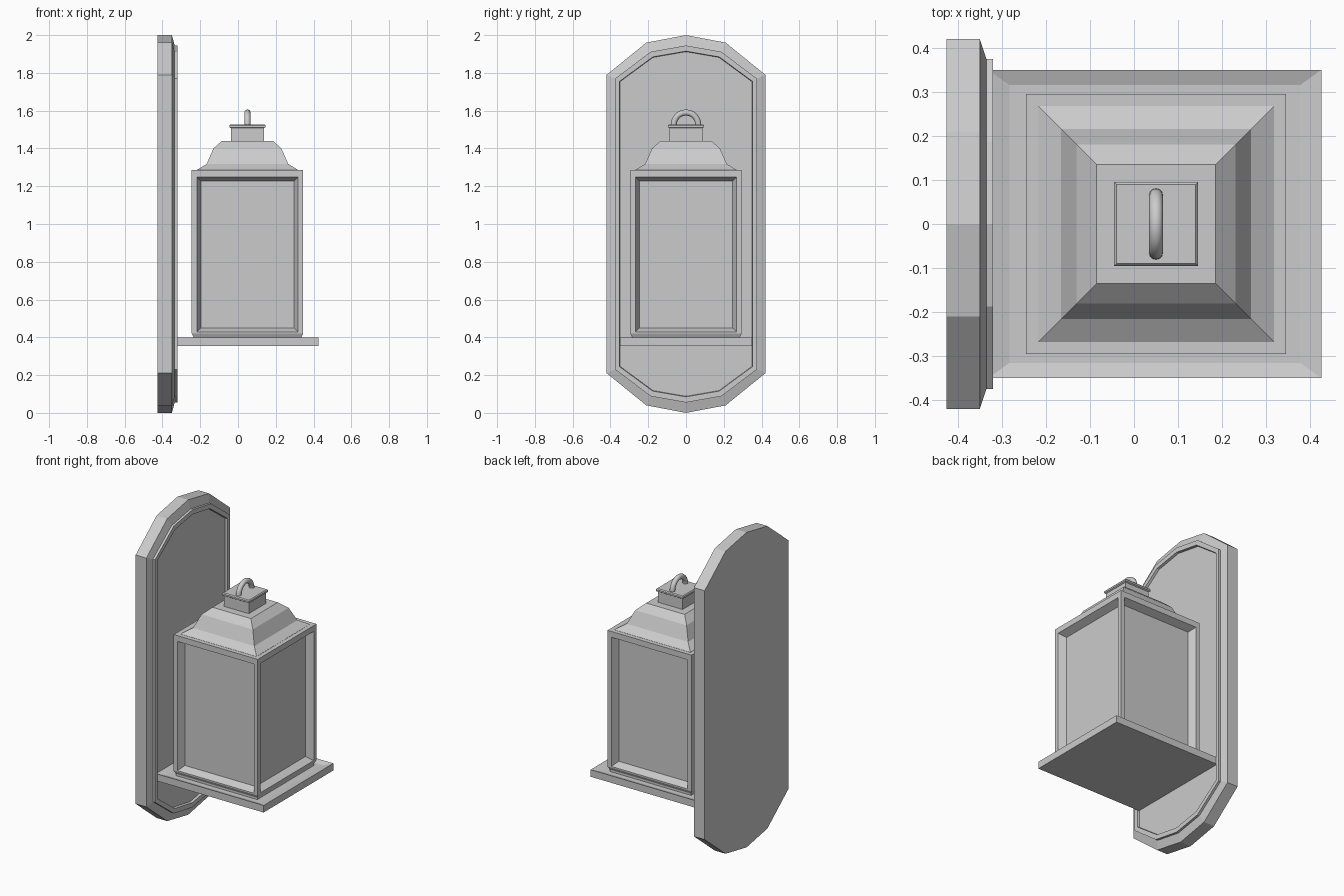
import bpy, bmesh, math
from mathutils import Vector

if "Cube" in bpy.data.objects:
    bpy.data.objects.remove(bpy.data.objects["Cube"])

metal = bpy.data.materials.new("grey metal")
metal.diffuse_color = (0.6, 0.6, 0.6, 1)
metal.use_nodes = True
metal.node_tree.nodes["Principled BSDF"].inputs["Base Color"].default_value = metal.diffuse_color
CX = 0.05  # lantern axis


def finish(bm, name):
    bmesh.ops.recalc_face_normals(bm, faces=bm.faces)
    mesh = bpy.data.meshes.new(name)
    bm.to_mesh(mesh)
    bm.free()
    mesh.materials.append(metal)
    obj = bpy.data.objects.new(name, mesh)
    bpy.context.collection.objects.link(obj)
    return obj


def skin(bm, rings):
    """Join matching loops of points with quads and close both ends."""
    loops = [[bm.verts.new(p) for p in r] for r in rings]
    n = len(loops[0])
    for a, b in zip(loops, loops[1:]):
        for i in range(n):
            bm.faces.new((a[i], a[(i + 1) % n], b[(i + 1) % n], b[i]))
    bm.faces.new(loops[0][::-1])
    bm.faces.new(loops[-1])


def loft(name, rings):
    bm = bmesh.new()
    skin(bm, rings)
    return finish(bm, name)


def rect(hx, hy, z, cx=CX):
    return [(cx + sx * hx, sy * hy, z) for sx, sy in ((-1, -1), (1, -1), (1, 1), (-1, 1))]


def square_tower(name, profile):
    return loft(name, [rect(h, h, z) for h, z in profile])


def plate_ring(x, w, h, s):
    """Tall outline with faceted round ends, centred on z = 1."""
    m = s + 0.81 * (h - s)
    half = [(w, s), (w / 2, m), (0, h), (-w / 2, m), (-w, s)]
    return [(x, y, 1 + z) for y, z in half] + [(x, -y, 1 - z) for y, z in half]


# Wall plate with bevelled edge, raised rim and sunken panel
loft("wall_plate", [plate_ring(*r) for r in (
    (-0.425, 0.42, 1.0, 0.79),
    (-0.35, 0.42, 1.0, 0.79),
    (-0.335, 0.375, 0.945, 0.77),
    (-0.32, 0.375, 0.945, 0.77),
    (-0.32, 0.352, 0.915, 0.755),
    (-0.335, 0.35, 0.912, 0.753))])

# Shelf with a shallow dished top
loft("shelf", [rect(0.378, 0.35, 0.355, 0.047),
               rect(0.378, 0.35, 0.40, 0.047),
               rect(0.33, 0.315, 0.388, 0.047)])

# Lantern body: chamfered foot and four sunken panes
bm = bmesh.new()
skin(bm, [rect(h, h, z) for h, z in ((0.285, 0.386), (0.285, 0.40), (0.295, 0.42), (0.295, 1.285))])
bm.normal_update()
sides = [f for f in bm.faces if abs(f.normal.z) < 0.1 and f.calc_area() > 0.3]
for f in sides:
    out = f.normal.copy()
    bmesh.ops.inset_individual(bm, faces=[f], thickness=0.027, use_even_offset=True)
    # shift the opening down: narrow sill, wider top rail
    for v in f.verts:
        v.co.z = 0.428 if v.co.z < 0.8 else 1.248
    bmesh.ops.inset_individual(bm, faces=[f], thickness=0.021, use_even_offset=True)
    for v in f.verts:
        v.co -= out * 0.045
finish(bm, "lantern_body")

# Stepped roof
square_tower("roof", [(0.268, 1.28), (0.268, 1.286), (0.216, 1.318),
                      (0.18, 1.40), (0.135, 1.44)])

# Chimney and its cap
square_tower("chimney", [(0.087, 1.43), (0.087, 1.508)])
square_tower("chimney_cap", [(0.087, 1.507), (0.095, 1.512), (0.095, 1.522), (0.09, 1.528)])

# Hanging loop: half ring standing on the cap
path = [(math.pi * i / 16) for i in range(17)]
rings = []
for t in path:
    out = Vector((0, math.cos(t), math.sin(t)))
    centre = Vector((CX, 0, 1.525)) + out * 0.065
    rings.append([centre + out * 0.016 * math.cos(a) + Vector((0.016 * math.sin(a), 0, 0))
                  for a in (2 * math.pi * k / 12 for k in range(12))])
loop = loft("hanging_loop", rings)
bpy.ops.object.select_all(action='DESELECT')
loop.select_set(True)
bpy.context.view_layer.objects.active = loop
bpy.ops.object.shade_smooth_by_angle(angle=math.radians(40))
